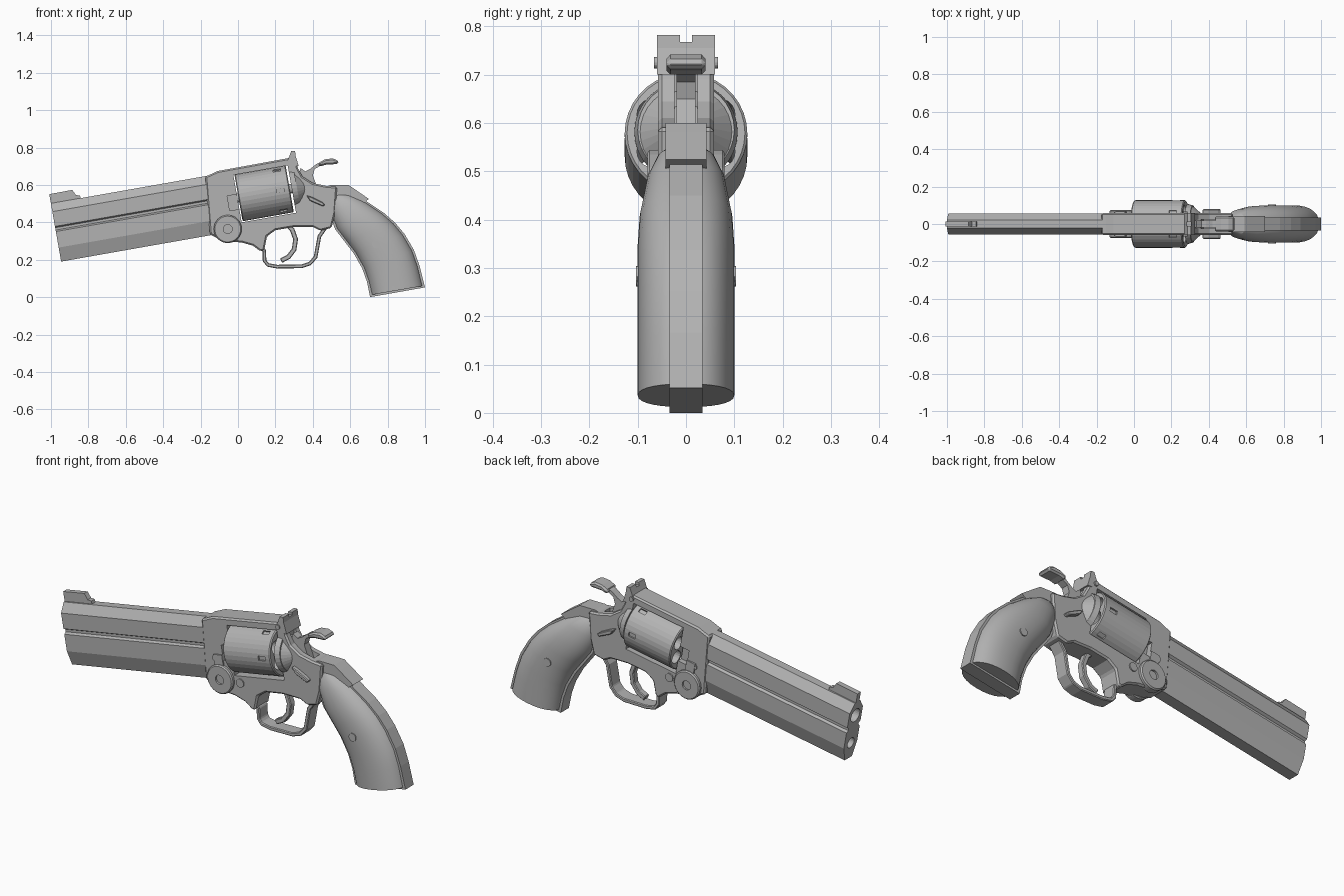
import bpy, bmesh, math
from mathutils import Matrix, Vector

cube = bpy.data.objects.get("Cube")
if cube:
    bpy.data.objects.remove(cube, do_unlink=True)

steel = bpy.data.materials.new("grey_steel")
steel.use_nodes = True
GREY = (0.45, 0.45, 0.45, 1)
steel.diffuse_color = GREY
steel.node_tree.nodes["Principled BSDF"].inputs["Base Color"].default_value = GREY

# The bore axis is tilted; barrel and cylinder use this frame
TILT = Matrix.Translation((0, 0, 0.5)) @ Matrix.Rotation(math.radians(-10), 4, 'Y')
FLAT = Matrix()


def finish(name, bm, mat=FLAT):
    bmesh.ops.recalc_face_normals(bm, faces=bm.faces)
    bm.transform(mat)
    me = bpy.data.meshes.new(name)
    bm.to_mesh(me)
    bm.free()
    me.materials.append(steel)
    ob = bpy.data.objects.new(name, me)
    bpy.context.collection.objects.link(ob)
    return ob


def prism(name, pts, half, mat=FLAT, y=0):
    """Side profile (x, z) extruded across y."""
    bm = bmesh.new()
    face = bm.faces.new([bm.verts.new((p[0], y - half, p[1])) for p in pts])
    new = bmesh.ops.extrude_face_region(bm, geom=[face])["geom"]
    bmesh.ops.translate(bm, vec=(0, 2 * half, 0),
                        verts=[v for v in new if isinstance(v, bmesh.types.BMVert)])
    return finish(name, bm, mat)


def box(name, x0, x1, y0, y1, z0, z1, mat=FLAT):
    return prism(name, [(x0, z0), (x1, z0), (x1, z1), (x0, z1)],
                 (y1 - y0) / 2, mat, (y0 + y1) / 2)


def rod(name, center, r1, r2, length, axis='X', mat=FLAT, sides=32):
    bm = bmesh.new()
    bmesh.ops.create_cone(bm, cap_ends=True, segments=sides, radius1=r1, radius2=r2, depth=length)
    turn = Matrix.Rotation(math.pi / 2, 4, 'Y' if axis == 'X' else 'X')
    return finish(name, bm, mat @ Matrix.Translation(center) @ turn)


def strip(name, path, thick, half):
    """Bent band following a side path."""
    left, right = [], []
    for i, p in enumerate(path):
        a, b = Vector(path[max(i - 1, 0)]), Vector(path[min(i + 1, len(path) - 1)])
        d = (b - a).normalized()
        n = Vector((-d.y, d.x)) * thick / 2
        left.append(Vector(p) + n)
        right.append(Vector(p) - n)
    return prism(name, left + right[::-1], half)


def apply_mods(ob):
    dg = bpy.context.evaluated_depsgraph_get()
    me = bpy.data.meshes.new_from_object(ob.evaluated_get(dg))
    ob.modifiers.clear()
    ob.data = me


def cut(ob, cutters):
    for c in cutters:
        m = ob.modifiers.new("cut", 'BOOLEAN')
        m.operation, m.solver, m.object = 'DIFFERENCE', 'EXACT', c
        apply_mods(ob)
        bpy.data.objects.remove(c, do_unlink=True)


def bevel(ob, width):
    m = ob.modifiers.new("bevel", 'BEVEL')
    m.width, m.segments, m.limit_method = width, 1, 'ANGLE'
    apply_mods(ob)


# Barrel: chamfered section with a side groove, then two muzzle holes
half = [(.022, .175), (.055, .13), (.055, .05), (.042, .043), (.042, .03),
        (.055, .022), (.055, -.065), (.03, -.141)]
section = half + [(-y, z) for y, z in reversed(half)]
bm = bmesh.new()
face = bm.faces.new([bm.verts.new((-.985, y, z)) for y, z in section])
new = bmesh.ops.extrude_face_region(bm, geom=[face])["geom"]
bmesh.ops.translate(bm, vec=(.865, 0, 0),
                    verts=[v for v in new if isinstance(v, bmesh.types.BMVert)])
barrel = finish("barrel", bm, TILT)
cut(barrel, [rod("bore", (-.9, 0, .1), .036, .036, .4, mat=TILT, sides=24),
             rod("lug_hole", (-.98, 0, -.055), .028, .028, .06, mat=TILT, sides=24)])

# Sights
prism("front_sight", [(-.985, .16), (-.985, .225), (-.86, .226), (-.845, .195),
                      (-.825, .19), (-.82, .16)], .014, TILT)
rear_sight = prism("rear_sight", [(.265, .73), (.275, .755), (.285, .782), (.305, .782),
                                  (.308, .755), (.325, .70), (.30, .70)], .06)
cut(rear_sight, [box("sight_notch", .2, .4, -.012, .012, .768, .85)])

# Frame with cylinder window and hammer slot
frame = prism("frame", [
    (-.175, .645), (-.15, .655), (-.11, .674), (.29, .747), (.305, .745), (.32, .69),
    (.345, .645), (.40, .61), (.47, .595), (.53, .59), (.52, .45), (.50, .37), (.44, .355),
    (.40, .375), (.30, .375), (.20, .358), (.155, .325), (.14, .25), (.12, .245),
    (.08, .275), (.02, .292), (-.08, .30), (-.15, .335)], .058)
bevel(frame, .008)
cut(frame, [box("window", .002, .297, -.2, .2, -.102, .155, TILT),
            box("yoke_gap", -.05, .02, -.2, -.03, -.03, .05, TILT),
            box("yoke_gap", -.05, .02, .03, .2, -.03, .05, TILT),
            box("hammer_slot", .31, .46, -.024, .024, .54, .72)])
prism("tang", [(.48, .594), (.50, .60), (.59, .60), (.62, .58), (.70, .525), (.6, .45),
               (.49, .42)], .042)

# Recoil shield behind the cylinder
rod("shield_rim", (.311, 0, .03), .107, .1, .028, mat=TILT)
rod("shield_slope", (.35, 0, .025), .095, .05, .05, mat=TILT)

# Cylinder with six chambers and stop notches
drum = rod("cylinder", (.147, 0, .03), .127, .127, .278, mat=TILT, sides=36)
bevel(drum, .005)
holes = []
for k in range(6):
    a = math.radians(60 * k)
    y, z = math.sin(a), math.cos(a)
    holes.append(rod("chamber", (.1, y * .078, .03 + z * .078), .034, .034, .5, mat=TILT, sides=20))
    spin = TILT @ Matrix.Translation((.235, 0, .03)) @ Matrix.Rotation(a + math.radians(30), 4, 'X')
    holes.append(prism("stop_notch", [(-.02, .118), (.02, .118), (.02, .14), (-.02, .14)], .011, spin))
cut(drum, holes)
rod("ejector_rod", (.06, 0, .03), .025, .025, .5, mat=TILT, sides=16)

# Hinge and screws, mirrored on both sides
for side, s in (("right", -1), ("left", 1)):
    def button(name, x, z, r, y0, y1, sides=16):
        return rod(f"{side}_{name}", (x, s * (y0 + y1) / 2, z), r, r, y1 - y0, 'Y', sides=sides)

    hinge = button("hinge_disc", -.055, .364, .075, .03, .076, 32)
    bevel(hinge, .006)
    cut(hinge, [button("hinge_socket", -.055, .364, .024, .066, .1)])
    button("frame_screw", .055, .37, .022, .05, .064)
    button("sight_pin", .275, .725, .012, .05, .066)
    button("hammer_pin", .33, .605, .01, .05, .064)
    button("yoke_pin", -.09, .465, .016, .05, .064)
    button("grip_screw", .738, .283, .021, .09, .104)
    box(f"{side}_yoke_plate", -.10, -.05, *sorted((s * .05, s * .066)), -.06, .0, TILT)
    # Thumb latch ridge
    latch = prism(f"{side}_latch", [(.365, .545), (.385, .515), (.455, .485), (.465, .495),
                                    (.45, .508), (.395, .535)], .014, y=s * .066)
    bevel(latch, .004)

# Hammer and its wide spur
prism("hammer", [(.335, .58), (.43, .57), (.40, .65), (.41, .685), (.44, .702), (.47, .71),
                 (.47, .73), (.42, .712), (.385, .685), (.36, .672), (.335, .69), (.325, .66)], .02)
spur = prism("hammer_spur", [(.435, .698), (.47, .708), (.535, .712), (.537, .73), (.505, .742),
                             (.465, .737), (.43, .718)], .04)
bevel(spur, .008)

# Trigger and guard
trigger = strip("trigger", [(.25, .40), (.29, .36), (.308, .31), (.30, .255), (.27, .215),
                            (.23, .195)], .026, .018)
bevel(trigger, .004)
guard = strip("trigger_guard", [(.09, .295), (.14, .25), (.142, .195), (.16, .172), (.21, .163),
                                (.34, .165), (.385, .18), (.415, .215), (.425, .27), (.435, .325),
                                (.47, .375)], .02, .036)
bevel(guard, .004)

# Grip lofted from front point, back point and half width
sections = [((.505, .535), (.55, .555), .04), ((.492, .50), (.60, .55), .06),
            ((.492, .455), (.675, .515), .08), ((.525, .365), (.775, .448), .096),
            ((.575, .30), (.835, .395), .1), ((.625, .235), (.885, .335), .1),
            ((.67, .155), (.935, .25), .1), ((.695, .085), (.965, .165), .1),
            ((.712, .012), (.99, .06), .1)]
N = 28
bm = bmesh.new()
rings = []
for f, b, w in sections:
    f, b = Vector((f[0], 0, f[1])), Vector((b[0], 0, b[1]))
    ring = []
    for k in range(N):
        t = 2 * math.pi * k / N
        c, s = math.cos(t), math.sin(t)
        p = (f + b) / 2 + (b - f) / 2 * math.copysign(abs(c) ** .9, c)
        p.y = w * math.copysign(abs(s) ** .85, s)
        ring.append(bm.verts.new(p))
    rings.append(ring)
for r0, r1 in zip(rings, rings[1:]):
    for k in range(N):
        bm.faces.new((r0[k], r0[(k + 1) % N], r1[(k + 1) % N], r1[k]))
bm.faces.new(rings[0])
bm.faces.new(rings[-1])
grip = finish("grip", bm)
for p in grip.data.polygons:
    p.use_smooth = len(p.vertices) == 4
grip.data.set_sharp_from_angle(angle=math.radians(20))

# Metal strap running round the grip edge
front, back = [], []
for f, b, w in sections[1:]:
    f, b = Vector(f), Vector(b)
    out = (b - f).normalized() * .006
    front.append(f - out)
    back.append(b + out)
front[-1].y = 0
back[-1] = Vector((1, .052))
prism("grip_strap", front + back[::-1], .034)
